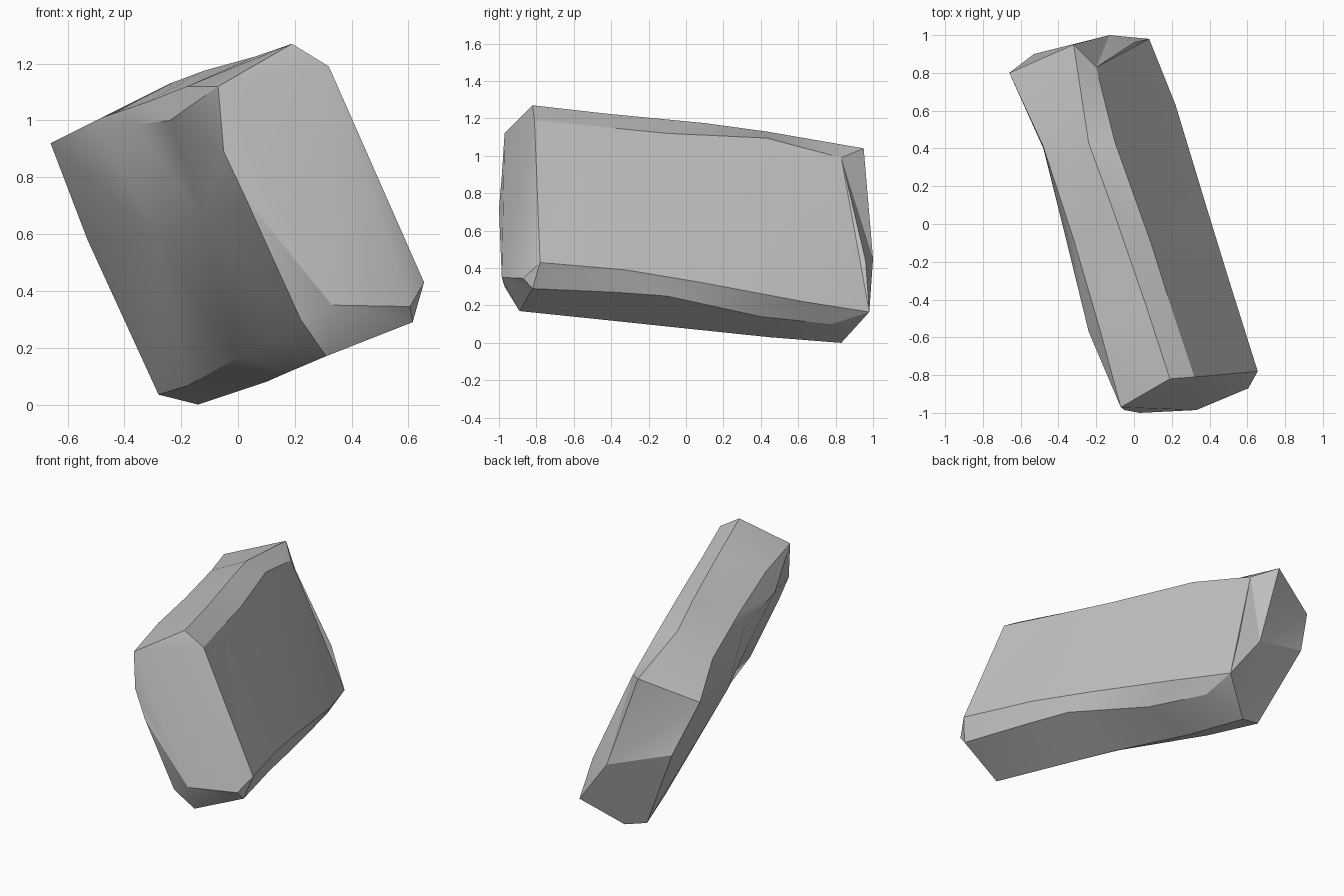
import bpy, bmesh

if "Cube" in bpy.data.objects:
    bpy.data.objects.remove(bpy.data.objects["Cube"])

# Cross-sections of the stone slab from front to back. Corners in order:
# top left, ridge, upper right, lower right, bottom right, bottom, lower left
RING_FRONT = [(-0.07, -0.97, 1.12), (0.19, -0.82, 1.27), (0.32, -0.81, 1.19),
              (0.655, -0.78, 0.43), (0.615, -0.82, 0.29), (0.31, -0.89, 0.17),
              (0.22, -0.97, 0.30)]
RING_A = [(-0.18, -0.56, 1.12), (0.06, -0.42, 1.225), (0.20, -0.45, 1.155),
          (0.51, -0.32, 0.39), (0.49, -0.37, 0.27), (0.18, -0.36, 0.115),
          (0.13, -0.52, 0.225)]
RING_B = [(-0.32, -0.08, 1.065), (-0.12, 0.10, 1.175), (0.09, -0.10, 1.12),
          (0.39, 0.07, 0.325), (0.42, -0.10, 0.25), (0.10, -0.03, 0.08),
          (0.0, -0.14, 0.165)]
RING_C = [(-0.48, 0.41, 1.01), (-0.24, 0.43, 1.13), (-0.10, 0.43, 1.095),
          (0.22, 0.63, 0.22), (0.22, 0.40, 0.14), (-0.05, 0.45, 0.03),
          (-0.18, 0.47, 0.065)]
RING_BACK = [(-0.66, 0.80, 0.92), (-0.32, 0.95, 1.04), (-0.20, 0.83, 0.99),
             (0.08, 0.98, 0.165), (0.10, 0.78, 0.10), (-0.14, 0.83, 0.0),
             (-0.28, 0.80, 0.035)]

bm = bmesh.new()
rings = [[bm.verts.new(p) for p in ring]
         for ring in (RING_FRONT, RING_A, RING_B, RING_C, RING_BACK)]


def fan(hub, rim):
    """Triangles from a hub point to a chain of rim points."""
    for a, b in zip(rim, rim[1:]):
        bm.faces.new((hub, a, b))


# Top, right and bottom sides between neighbouring cross-sections
for near, far in zip(rings, rings[1:]):
    for i in range(6):
        bm.faces.new((near[i], near[i + 1], far[i + 1], far[i]))

top = [r[0] for r in rings]
low = [r[6] for r in rings]

# Left side: bevel under the top edge, then a slightly bulged broad face
brow = [bm.verts.new(p) for p in ((-0.24, -0.57, 1.0), (-0.36, -0.08, 0.985),
                                  (-0.48, 0.40, 0.97))]
corner = bm.verts.new((-0.05, -0.985, 0.89))
nose = bm.verts.new((0.03, -1.0, 0.72))
back_left = bm.verts.new((-0.53, 0.90, 0.58))
bulge_front = bm.verts.new((-0.12, -0.45, 0.65))
bulge_back = bm.verts.new((-0.29, -0.02, 0.60))
fan(brow[0], [corner, top[0], top[1]])
fan(brow[2], [top[3], top[4]])
for i in range(2):
    bm.faces.new((top[i + 1], top[i + 2], brow[i + 1], brow[i]))
fan(bulge_front, [bulge_back, low[2], low[1], low[0], nose, corner,
                  brow[0], brow[1], bulge_back])
fan(bulge_back, [brow[1], brow[2], top[4], back_left, low[4], low[3], low[2]])

# Front end with its two lower chips
tl, ridge, ur, lr, br, bottom, ll = rings[0]
chip = bm.verts.new((0.605, -0.87, 0.345))
chip_mid = bm.verts.new((0.33, -0.985, 0.35))
fan(tl, [ridge, ur, chip_mid, corner])
fan(chip, [br, lr, ur, chip_mid])
fan(chip_mid, [corner, nose, ll, bottom])
bm.faces.new((chip, br, bottom, chip_mid))

# Back end fanned around its outermost point
peak = bm.verts.new((-0.13, 1.0, 0.45))
tl, ridge, ur, lr, br, bottom, ll = rings[-1]
side = bm.verts.new((0.0, 0.96, 0.44))
fan(peak, [tl, ridge, ur, side, lr, bottom, ll, back_left, tl])
fan(side, [ur, lr])
fan(br, [lr, bottom])

bmesh.ops.triangulate(bm, faces=bm.faces[:], quad_method='SHORT_EDGE')
bmesh.ops.recalc_face_normals(bm, faces=bm.faces[:])

mesh = bpy.data.meshes.new("stone_slab")
bm.to_mesh(mesh)
bm.free()

# Stone colour
grey = bpy.data.materials.new("stone_grey")
grey.diffuse_color = (0.55, 0.55, 0.55, 1.0)
grey.use_nodes = True
grey.node_tree.nodes["Principled BSDF"].inputs["Base Color"].default_value = grey.diffuse_color
mesh.materials.append(grey)

slab = bpy.data.objects.new("stone_slab", mesh)
bpy.context.collection.objects.link(slab)
bpy.context.view_layer.objects.active = slab
slab.select_set(True)
bpy.ops.object.shade_smooth_by_angle(angle=0.52)
